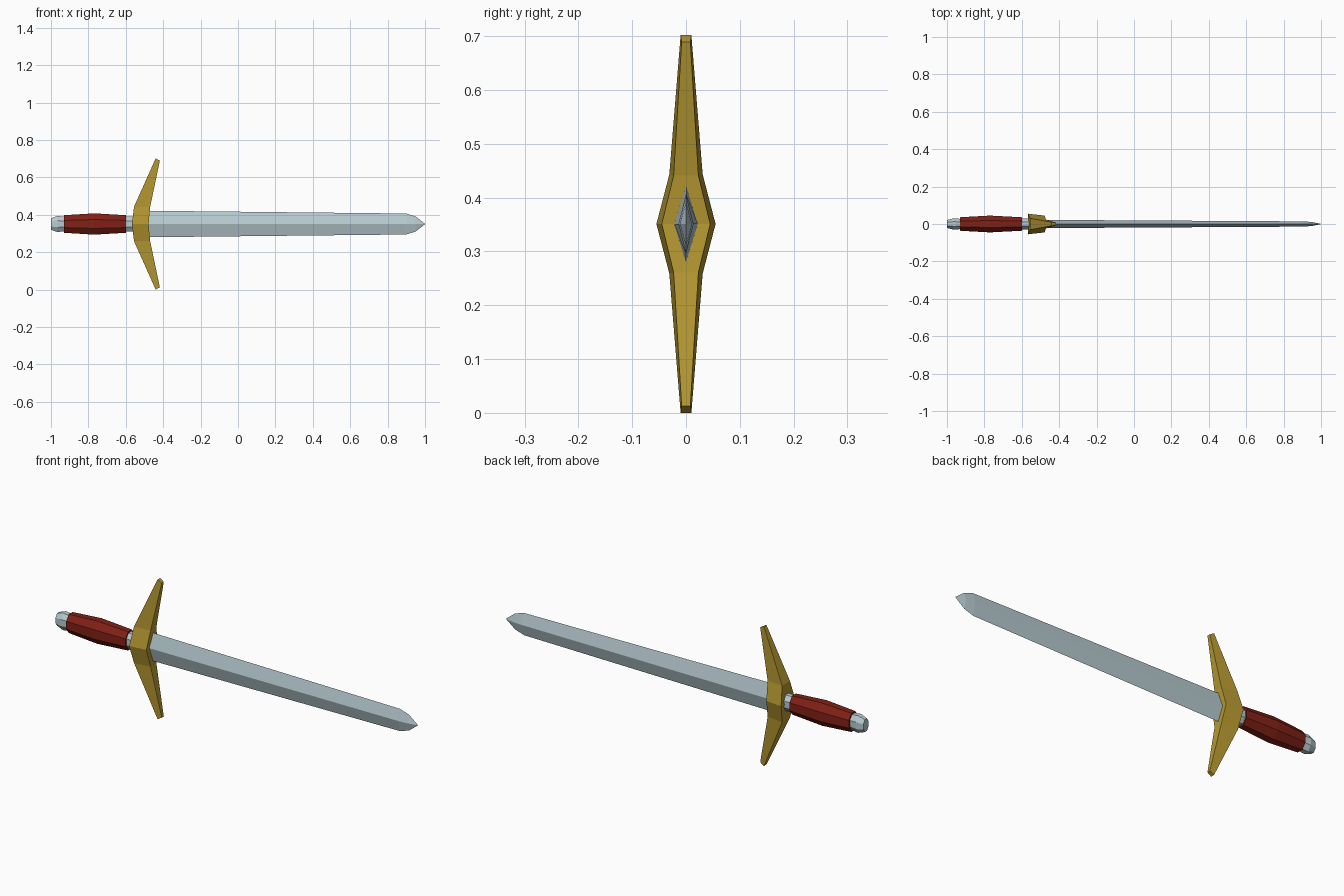
import bpy, bmesh
from math import cos, sin, pi

if "Cube" in bpy.data.objects:
    bpy.data.objects.remove(bpy.data.objects["Cube"])

ZC = 0.351  # height of the sword's long axis


def material(name, rgb):
    m = bpy.data.materials.new(name)
    m.diffuse_color = (*rgb, 1)
    m.use_nodes = True
    m.node_tree.nodes["Principled BSDF"].inputs["Base Color"].default_value = m.diffuse_color
    return m


STEEL = material("steel", (0.48, 0.60, 0.64))
GOLD = material("gold", (0.46, 0.31, 0.03))
RED = material("red_leather", (0.22, 0.015, 0.008))


def loft(name, rings, mat):
    """Skin equal-length rings of points and cap both ends."""
    bm = bmesh.new()
    loops = [[bm.verts.new(p) for p in ring] for ring in rings]
    n = len(loops[0])
    for a, b in zip(loops, loops[1:]):
        for i in range(n):
            j = (i + 1) % n
            bm.faces.new((a[i], a[j], b[j], b[i]))
    bm.faces.new(loops[0])
    bm.faces.new(loops[-1])
    bmesh.ops.remove_doubles(bm, verts=bm.verts[:], dist=1e-5)
    bmesh.ops.recalc_face_normals(bm, faces=bm.faces[:])
    me = bpy.data.meshes.new(name)
    bm.to_mesh(me)
    bm.free()
    me.materials.append(mat)
    ob = bpy.data.objects.new(name, me)
    bpy.context.collection.objects.link(ob)
    return ob


def section(x, hy, hz, sides, turn=0.0):
    """Ring across the sword axis; hy and hz are the half extents."""
    k = 1 / cos(turn)
    return [(x, hy * k * cos(2 * pi * i / sides + turn),
             ZC + hz * k * sin(2 * pi * i / sides + turn)) for i in range(sides)]


def turned(name, profile, mat):
    return loft(name, [section(x, hy, hz, 8, pi / 8) for x, hy, hz in profile], mat)


# blade: diamond section narrowing to a point
loft("blade", [section(x, hy, hz, 4) for x, hy, hz in (
    (-0.50, 0.022, 0.071), (0.90, 0.014, 0.056),
    (0.95, 0.011, 0.040), (1.0, 0.0005, 0.001))], STEEL)

# grip and steel fittings
turned("grip", ((-0.93, 0.036, 0.047), (-0.77, 0.045, 0.057), (-0.60, 0.036, 0.047)), RED)
turned("pommel", ((-1.0, 0.021, 0.031), (-0.965, 0.030, 0.043), (-0.92, 0.027, 0.038)), STEEL)
turned("collar", ((-0.61, 0.029, 0.040), (-0.55, 0.029, 0.040)), STEEL)

# crossguard: trapezoid section, both arms swept toward the blade
# (back x, back half width, back height, front x, front half width, front height)
half = ((-0.567, 0.055, 0.0, -0.478, 0.045, 0.0),
        (-0.556, 0.031, 0.092, -0.470, 0.023, 0.090),
        (-0.440, 0.010, 0.351, -0.418, 0.008, 0.338))
levels = [(s, -1) for s in half[:0:-1]] + [(s, 1) for s in half]
loft("crossguard", [[(xb, -yb, ZC + d * zb), (xb, yb, ZC + d * zb),
                     (xf, yf, ZC + d * zf), (xf, -yf, ZC + d * zf)]
                    for (xb, yb, zb, xf, yf, zf), d in levels], GOLD)
